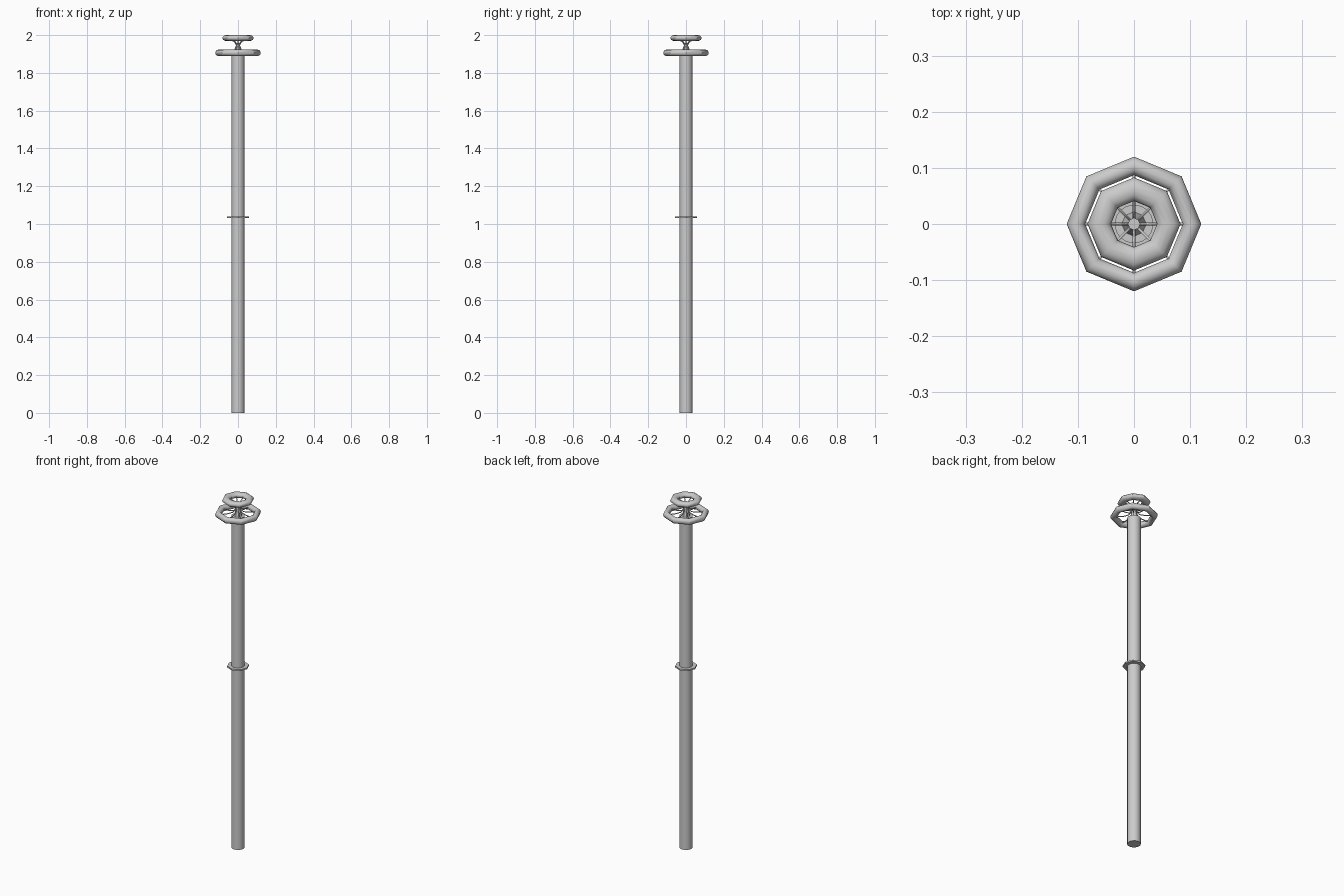
import bpy, bmesh
from math import sin, cos, pi

if "Cube" in bpy.data.objects:
    bpy.data.objects.remove(bpy.data.objects["Cube"])

def finish(name, bm, smooth=40):
    bmesh.ops.recalc_face_normals(bm, faces=bm.faces)
    me = bpy.data.meshes.new(name)
    bm.to_mesh(me)
    bm.free()
    ob = bpy.data.objects.new(name, me)
    bpy.context.collection.objects.link(ob)
    bpy.ops.object.select_all(action='DESELECT')
    ob.select_set(True)
    bpy.context.view_layer.objects.active = ob
    bpy.ops.object.shade_smooth_by_angle(angle=smooth * pi / 180)
    return ob

def lathe(name, profile, sides, closed=False):
    """Revolve (radius, z) points around z; open profiles get end caps."""
    bm = bmesh.new()
    rows = [[bm.verts.new((r * cos(2 * pi * i / sides), r * sin(2 * pi * i / sides), z))
             for i in range(sides)] for r, z in profile]
    pairs = list(zip(rows, rows[1:])) + ([(rows[-1], rows[0])] if closed else [])
    for a, b in pairs:
        for i in range(sides):
            j = (i + 1) % sides
            bm.faces.new((a[i], a[j], b[j], b[i]))
    if not closed:
        bm.faces.new(rows[0])
        bm.faces.new(rows[-1])
    return finish(name, bm)

def ring(name, major, half_w, half_h, z):
    """Octagonal ring with a rounded section."""
    section = [(major + half_w * cos(2 * pi * k / 12), z + half_h * sin(2 * pi * k / 12))
               for k in range(12)]
    return lathe(name, section, 8, closed=True)

def spokes(name, path, radius):
    """Eight thin curved rods following a (radius, z) path."""
    for n in range(8):
        a = n * pi / 4
        cu = bpy.data.curves.new(name, 'CURVE')
        cu.dimensions = '3D'
        cu.bevel_depth = radius
        cu.bevel_resolution = 1
        cu.use_fill_caps = True
        sp = cu.splines.new('POLY')
        sp.points.add(len(path) - 1)
        for p, (r, z) in zip(sp.points, path):
            p.co = (r * cos(a), r * sin(a), z, 1)
        ob = bpy.data.objects.new(f"{name}_{n}", cu)
        bpy.context.collection.objects.link(ob)

# Long straight pole
lathe("pole", [(0.0345, 0), (0.0345, 1.893)], 16)

# Thin octagonal collar halfway up
lathe("collar", [(0.033, 1.031), (0.057, 1.031), (0.057, 1.039), (0.033, 1.039)], 8, closed=True)

# Large lower ring and small upper ring
ring("lower_ring", 0.1035, 0.0165, 0.017, 1.906)
ring("upper_ring", 0.062, 0.021, 0.0155, 1.9845)

# Slim waisted hub between the rings
lathe("hub", [(0.022, 1.892), (0.015, 1.92), (0.011, 1.94), (0.011, 1.958)], 8)

# Spokes flaring from the hub to each ring
spokes("lower_spoke", [(0.010, 1.942), (0.016, 1.926), (0.028, 1.914), (0.05, 1.908), (0.092, 1.906)], 0.0025)
spokes("upper_spoke", [(0.009, 1.945), (0.014, 1.958), (0.026, 1.969), (0.05, 1.977)], 0.0025)
